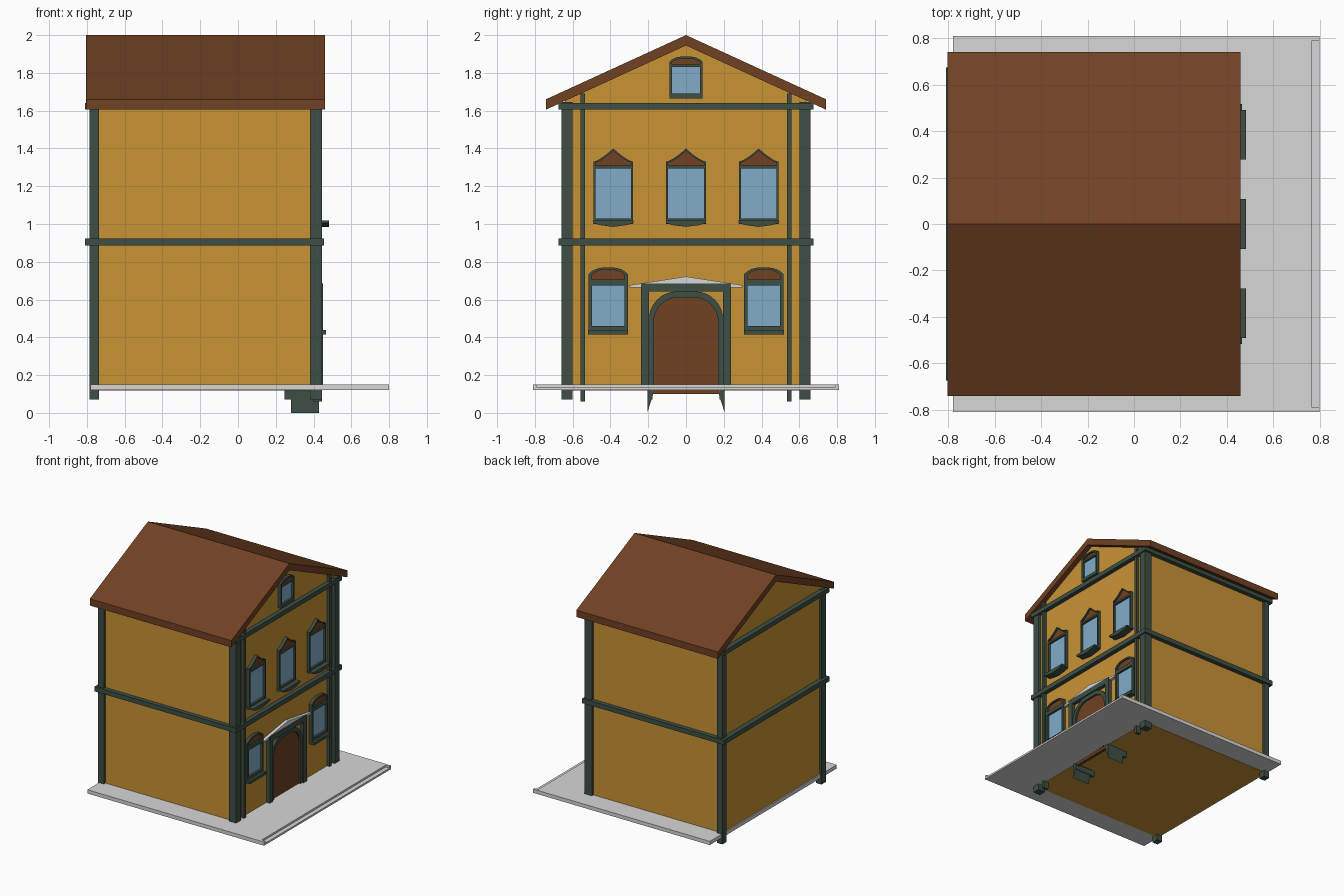
import bpy, bmesh, math

cube = bpy.data.objects.get("Cube")
if cube:
    bpy.data.objects.remove(cube, do_unlink=True)


def material(name, *srgb):
    m = bpy.data.materials.new(name)
    m.use_nodes = True
    col = [(c / 255) ** 2.2 for c in srgb] + [1]
    m.diffuse_color = col
    m.node_tree.nodes["Principled BSDF"].inputs["Base Color"].default_value = col
    return m


OCHRE = material("ochre plaster", 200, 146, 56)
GREEN = material("dark green trim", 64, 80, 70)
BROWN = material("brown wood", 112, 67, 40)
GLASS = material("blue glass", 128, 171, 198)
STONE = material("pale stone", 214, 214, 214)


def finish(name, bm, mat):
    bmesh.ops.recalc_face_normals(bm, faces=bm.faces)
    me = bpy.data.meshes.new(name)
    bm.to_mesh(me)
    bm.free()
    me.materials.append(mat)
    ob = bpy.data.objects.new(name, me)
    bpy.context.collection.objects.link(ob)
    return ob


def prism(name, pts, x0, x1, mat):
    """Extrude a (y, z) outline along x."""
    bm = bmesh.new()
    face = bm.faces.new([bm.verts.new((x0, y, z)) for y, z in pts])
    ext = bmesh.ops.extrude_face_region(bm, geom=[face])["geom"]
    verts = [v for v in ext if isinstance(v, bmesh.types.BMVert)]
    bmesh.ops.translate(bm, vec=(x1 - x0, 0, 0), verts=verts)
    return finish(name, bm, mat)


def box(name, x0, x1, y0, y1, z0, z1, mat):
    return prism(name, [(y0, z0), (y1, z0), (y1, z1), (y0, z1)], x0, x1, mat)


def ring(name, outer, inner, x0, x1, mat):
    """Solid frame between two outlines with equal point counts."""
    bm = bmesh.new()
    loops = [[bm.verts.new((x, y, z)) for y, z in pts]
             for pts, x in ((outer, x0), (outer, x1), (inner, x1), (inner, x0))]
    n = len(outer)
    for a, b in zip(loops, loops[1:] + loops[:1]):
        for i in range(n):
            j = (i + 1) % n
            bm.faces.new((a[i], a[j], b[j], b[i]))
    return finish(name, bm, mat)


def window_outline(cy, w, z0, z1, h, pointed, steps=12):
    """Straight sides with an arched or a concave pointed head."""
    pts = [(cy - w, z0), (cy + w, z0)]
    for i in range(steps + 1):
        t = 1 - 2 * i / steps
        k = (1 - abs(t)) ** 1.4 if pointed else 1 - abs(t) ** 3
        pts.append((cy + w * t, z1 + h * k))
    return pts


def door_outline(w, z0, top, r, steps=8):
    pts = [(-w, z0), (w, z0)]
    for side in (1, -1):
        for i in range(steps + 1):
            a = math.pi / 2 * (i / steps if side > 0 else 1 + i / steps)
            pts.append((side * (w - r) + r * math.cos(a), top - r + r * math.sin(a)))
    return pts


WALL = 0.42


def window(name, cy, w, rim, z0, z1, h, glass0, glass1, bar, pointed):
    outer = window_outline(cy, w, z0, z1, h, pointed)
    inner = window_outline(cy, w - rim, glass0, z1 - 0.004, h - 0.008, pointed)
    ring(name + "_frame", outer, inner, WALL - 0.01, 0.445, GREEN)
    head = window_outline(cy, w - rim / 2, glass1, z1 - 0.003, h - 0.006, pointed)
    prism(name + "_head_panel", head, WALL - 0.01, 0.432, BROWN)
    box(name + "_glass", WALL - 0.01, 0.428, cy - w + rim / 2, cy + w - rim / 2,
        glass0 - 0.005, glass1 + 0.005, GLASS)
    box(name + "_crossbar", WALL - 0.01, 0.445, cy - w + rim / 2, cy + w - rim / 2,
        glass1, glass1 + bar, GREEN)


# Ground slab with a shallow step along its front edge
box("ground_slab", -0.78, 0.8, -0.81, 0.81, 0.12, 0.135, STONE)
box("ground_slab_top", -0.78, 0.765, -0.81, 0.81, 0.135, 0.15, STONE)
for s, side in ((1, "left"), (-1, "right")):
    box("slab_step_end_" + side, 0.765, 0.8, min(s * 0.79, s * 0.81),
        max(s * 0.79, s * 0.81), 0.135, 0.15, STONE)

# House body and roof
prism("walls", [(-0.64, 0.118), (0.64, 0.118), (0.64, 1.655), (0, 1.95), (-0.64, 1.655)],
      -0.77, WALL, OCHRE)
prism("roof", [(-0.742, 1.605), (0, 1.945), (0.742, 1.605), (0.742, 1.66), (0, 2), (-0.742, 1.66)],
      -0.805, 0.46, BROWN)

# Corner posts, facade strips and horizontal bands
for s, side in ((1, "left"), (-1, "right")):
    def mirrored(name, x0, x1, y0, y1, z0, z1):
        a, b = sorted((s * y0, s * y1))
        box(name + "_" + side, x0, x1, a, b, z0, z1, GREEN)
    mirrored("back_post", -0.787, -0.737, 0.605, 0.66, 0.07, 1.645)
    mirrored("front_post", 0.38, 0.445, 0.6, 0.66, 0.07, 1.645)
    mirrored("facade_strip", 0.4, 0.445, 0.535, 0.558, 0.06, 1.69)
    mirrored("door_post", 0.4, 0.45, 0.195, 0.237, 0.13, 0.685)
    mirrored("door_footing", 0.245, 0.43, 0.178, 0.204, 0.07, 0.12)
    prism("door_foot_wedge_" + side, [(s * 0.205, 0.125), (s * 0.205, 0), (s * 0.17, 0.11)],
          0.28, 0.43, GREEN)

for name, z0, z1 in (("middle_band", 0.885, 0.923), ("top_band", 1.605, 1.641)):
    rect = lambda x0, x1, y: [(x0, -y), (x1, -y), (x1, y), (x0, y)]
    band = ring(name, rect(-0.81, 0.455, 0.675), rect(-0.75, 0.4, 0.62), z0, z1, GREEN)
    for v in band.data.vertices:
        z, x, y = v.co
        v.co = (x, y, z)

# Doorway with arch, lintel and low gabled canopy
prism("door", door_outline(0.175, 0.1, 0.615, 0.13), 0.4, 0.425, BROWN)
ring("door_arch", door_outline(0.197, 0.12, 0.643, 0.15), door_outline(0.17, 0.12, 0.61, 0.125),
     0.4, 0.44, GREEN)
box("door_lintel", 0.4, 0.45, -0.237, 0.237, 0.642, 0.685, GREEN)
prism("door_canopy", [(-0.3, 0.664), (0.3, 0.664), (0.3, 0.676), (0, 0.722), (-0.3, 0.676)],
      0.4, 0.445, STONE)

# Windows
for side, cy in (("right", -0.385), ("middle", 0), ("left", 0.385)):
    window("upper_window_" + side, cy, 0.105, 0.011, 1.0, 1.33, 0.07, 1.03, 1.295, 0.015, True)
    prism("upper_sill_" + side, [(cy - 0.107, 1.018), (cy - 0.107, 1.005), (cy - 0.07, 0.994),
          (cy, 0.985), (cy + 0.07, 0.994), (cy + 0.107, 1.005), (cy + 0.107, 1.018)],
          WALL - 0.01, 0.483, GREEN)
for side, cy in (("right", -0.412), ("left", 0.412)):
    window("lower_window_" + side, cy, 0.104, 0.018, 0.415, 0.735, 0.035, 0.46, 0.675, 0.03, False)
    box("lower_sill_" + side, WALL - 0.01, 0.466, cy - 0.106, cy + 0.106, 0.415, 0.438, GREEN)
window("gable_window", 0, 0.088, 0.014, 1.665, 1.86, 0.027, 1.69, 1.83, 0.015, False)
